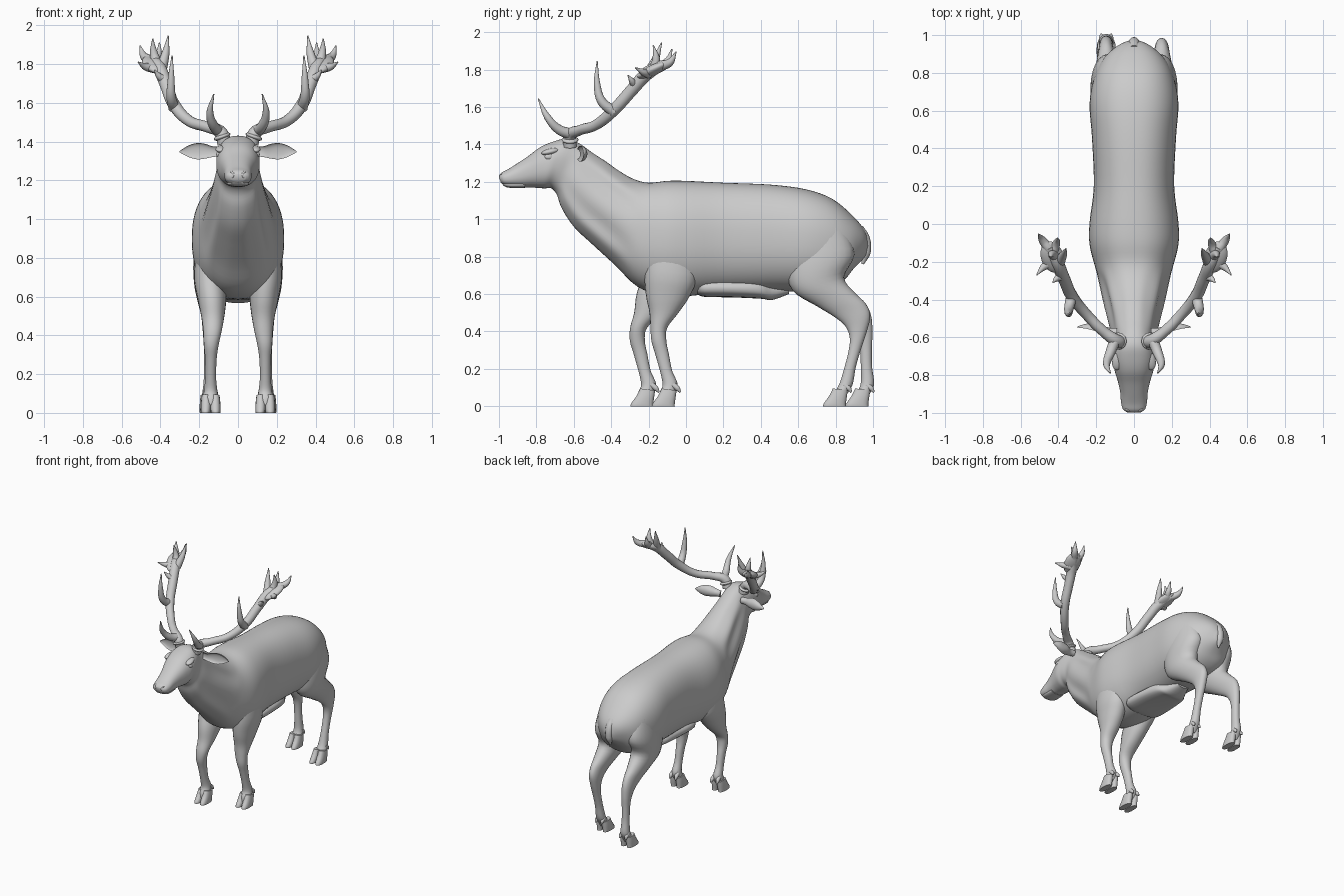
import bpy, bmesh
from math import sin, cos, pi, radians
from mathutils import Vector, Matrix


def finish(ob, angle=50):
    bpy.ops.object.select_all(action='DESELECT')
    ob.select_set(True)
    bpy.context.view_layer.objects.active = ob
    bpy.ops.object.shade_smooth_by_angle(angle=radians(angle))
    return ob


def catmull(a, b, c, d, t):
    return [0.5 * (2 * q + (r - p) * t + (2 * p - 5 * q + 4 * r - s) * t * t
                   + (3 * q - p - 3 * r + s) * t ** 3) for p, q, r, s in zip(a, b, c, d)]


def power(v, e):
    return (abs(v) ** (2 / e)) * (1 if v >= 0 else -1)


def loft(name, secs, n=24, sub=4, e=2.1, ripple=None, cup=0, matrix=None):
    """Each section: edge A (y, z), edge B (y, z), half width in x, centre x."""
    secs = [list(s) + [0] * (6 - len(s)) for s in secs]
    last = len(secs) - 1
    fine = []
    for i in range(last):
        q = [secs[max(0, min(last, i + k))] for k in (-1, 0, 1, 2)]
        fine += [catmull(*q, j / sub) for j in range(sub)]
    fine.append(secs[-1])
    bm = bmesh.new()
    rings = []
    for ya, za, yb, zb, w, xc in fine:
        ring = []
        for k in range(n):
            a = 2 * pi * k / n
            c, s = power(cos(a), e), power(sin(a), e)
            if cup and s < 0:
                s *= -cup
            m = ripple(a, (ya + yb) / 2) if ripple else 1
            ring.append(bm.verts.new((xc + w * s * m,
                                      (ya + yb) / 2 + (ya - yb) / 2 * c,
                                      (za + zb) / 2 + (za - zb) / 2 * c)))
        rings.append(ring)
    for r0, r1 in zip(rings, rings[1:]):
        for k in range(n):
            bm.faces.new((r0[k], r0[(k + 1) % n], r1[(k + 1) % n], r1[k]))
    bm.faces.new(rings[0])
    bm.faces.new(rings[-1])
    bmesh.ops.recalc_face_normals(bm, faces=bm.faces)
    me = bpy.data.meshes.new(name)
    bm.to_mesh(me)
    bm.free()
    ob = bpy.data.objects.new(name, me)
    bpy.context.collection.objects.link(ob)
    if matrix:
        me.transform(matrix)
        if matrix.determinant() < 0:
            me.flip_normals()
    return finish(ob)


def tubes(name, paths, side=1):
    """Tapered round branches: each point is (x, y, z, radius)."""
    cu = bpy.data.curves.new(name, 'CURVE')
    cu.dimensions = '3D'
    cu.bevel_depth = 1
    cu.bevel_resolution = 4
    cu.resolution_u = 6
    cu.use_fill_caps = True
    for path in paths:
        sp = cu.splines.new('BEZIER')
        sp.bezier_points.add(len(path) - 1)
        for p, (x, y, z, r) in zip(sp.bezier_points, path):
            p.co = (x * side, y, z)
            p.radius = r
            p.handle_left_type = p.handle_right_type = 'AUTO'
    ob = bpy.data.objects.new(name, cu)
    bpy.context.collection.objects.link(ob)
    bpy.ops.object.select_all(action='DESELECT')
    ob.select_set(True)
    bpy.context.view_layer.objects.active = ob
    bpy.ops.object.convert(target='MESH')
    return finish(bpy.context.view_layer.objects.active)


def ball(name, loc, scale, rot=(0, 0, 0)):
    bpy.ops.mesh.primitive_uv_sphere_add(segments=20, ring_count=12, radius=1, location=loc, rotation=rot)
    ob = bpy.context.object
    ob.name = name
    ob.scale = scale
    return finish(ob)


# Trunk, neck and head in one skin, with shallow mane folds on the neck
def folds(a, y):
    win = max(0, 1 - abs((y + 0.45) / 0.19) ** 2)
    return 1 + 0.06 * win * cos(8 * a)


body = [(.975, .87, .96, .80, .03), (.955, .94, .90, .74, .10), (.89, 1.02, .85, .68, .165),
        (.78, 1.11, .78, .64, .21), (.64, 1.16, .64, .615, .235), (.45, 1.185, .45, .615, .222),
        (.2, 1.195, .2, .61, .213), (0, 1.205, .02, .59, .235), (-.1, 1.205, -.12, .59, .235),
        (-.2, 1.195, -.26, .64, .205), (-.28, 1.215, -.38, .755, .175), (-.36, 1.26, -.5, .865, .15),
        (-.43, 1.31, -.6, .96, .13), (-.50, 1.355, -.665, 1.06, .115), (-.57, 1.405, -.69, 1.13, .102),
        (-.64, 1.43, -.72, 1.165, .108), (-.71, 1.415, -.755, 1.165, .112), (-.78, 1.385, -.79, 1.167, .10),
        (-.84, 1.34, -.83, 1.17, .085), (-.90, 1.30, -.88, 1.17, .073), (-.95, 1.268, -.93, 1.173, .069),
        (-.985, 1.25, -.97, 1.18, .06), (-.999, 1.232, -.99, 1.195, .04)]
loft("body", body, n=64, e=2.3, ripple=folds)

# Belly and tail
loft("belly", [(.05, .66, .06, .60, .10), (.1, .68, .1, .585, .15), (.25, .68, .25, .582, .15),
               (.38, .68, .4, .575, .13), (.46, .66, .46, .568, .09), (.55, .66, .55, .60, .05)], e=2.6)
tubes("tail", [[(0, .92, .95, .03), (0, .955, .89, .03), (0, .96, .82, .027), (0, .945, .76, .006)]])

# Legs: the left pair is stepped forward in front and back behind
front = [(-.19, .98, .06, .93, .07, .13), (-.22, .74, .06, .70, .082, .145), (-.215, .6, .02, .59, .075, .135),
         (-.195, .5, -.04, .5, .06, .13), (-.19, .42, -.10, .42, .047, .132), (-.185, .35, -.105, .35, .038, .138),
         (-.165, .28, -.092, .28, .030, .14), (-.137, .18, -.074, .19, .028, .141),
         (-.125, .115, -.045, .12, .034, .141), (-.14, .075, -.06, .07, .04, .141), (-.145, .04, -.08, .04, .036, .141)]
hind = [(.6, 1.0, .86, .94, .075, .13), (.54, .76, .90, .81, .095, .135), (.57, .62, .845, .69, .085, .14),
        (.70, .535, .90, .61, .062, .145), (.79, .48, .96, .55, .045, .147), (.85, .43, .985, .485, .038, .147),
        (.875, .37, .967, .40, .032, .147), (.87, .30, .937, .31, .028, .147), (.845, .2, .908, .21, .028, .147),
        (.82, .12, .892, .12, .034, .147), (.795, .075, .865, .07, .04, .147), (.78, .04, .85, .04, .036, .147)]
toe = [(-.04, .095, .04, .085, .022), (-.06, .055, .035, .05, .026), (-.088, .015, .03, .015, .026),
       (-.092, .0, .03, 0, .024)]


def leg(name, secs, side, shift, z_from, z_range, foot_y):
    def dy(z):
        return shift * max(0, min(1, (z_from - z) / z_range)) if side < 0 else 0
    loft(name, [(ya + dy(za), za, yb + dy(zb), zb, w, xc * side) for ya, za, yb, zb, w, xc in secs])
    x, fy = secs[-1][5] * side, foot_y + dy(0)
    for k in (-1, 1):
        loft(name + "_hoof", [(a + fy, b, c + fy, d, w, x + k * (.024 + .1 * max(0, .04 - b) * .5))
                              for a, b, c, d, w in toe], n=16, e=2.4)
        tubes(name + "_dewclaw", [[(x + k * .02, fy + .02, .115, .016), (x + k * .024, fy + .045, .095, .014),
                                   (x + k * .026, fy + .06, .075, .005)]])


for side, tag in ((1, "right"), (-1, "left")):
    leg("front_leg_" + tag, front, side, -.115, .75, .35, -.09)
    leg("hind_leg_" + tag, hind, side, .12, .5, .4, .825)

# Ears: cupped leaves pointing outwards
ear = [(-.09, 1.375, -.09, 1.325, .025, -.575), (-.13, 1.375, -.13, 1.32, .03, -.58),
       (-.17, 1.388, -.17, 1.312, .04, -.575), (-.21, 1.392, -.21, 1.308, .036, -.565),
       (-.25, 1.382, -.25, 1.318, .027, -.555), (-.285, 1.362, -.285, 1.335, .013, -.55),
       (-.302, 1.35, -.302, 1.345, .003, -.548)]
for side, tag in ((1, "right"), (-1, "left")):
    mat = Matrix.Scale(side, 4, Vector((1, 0, 0))) @ Matrix.Rotation(pi / 2, 4, 'Z')
    loft("ear_" + tag, ear, cup=.45, matrix=mat)

# Antlers: beam, brow tine, middle tine and crown points
beam = [(.07, -.62, 1.39, .036), (.088, -.62, 1.445, .034), (.16, -.57, 1.475, .028), (.25, -.48, 1.505, .028),
        (.33, -.38, 1.59, .032), (.37, -.29, 1.69, .033), (.41, -.2, 1.785, .036), (.45, -.12, 1.825, .028)]
brow = [(.10, -.615, 1.455, .03), (.125, -.68, 1.48, .026), (.145, -.74, 1.545, .019), (.125, -.79, 1.645, .003)]
middle = [(.33, -.385, 1.575, .03), (.345, -.45, 1.63, .025), (.345, -.475, 1.72, .018), (.34, -.475, 1.845, .003)]
crown = [[(.395, -.2, 1.78, .03), (.375, -.165, 1.85, .021), (.36, -.13, 1.945, .003)],
         [(.42, -.17, 1.8, .03), (.435, -.16, 1.86, .02), (.44, -.175, 1.93, .003)],
         [(.43, -.15, 1.81, .028), (.41, -.10, 1.845, .02), (.405, -.075, 1.91, .003)],
         [(.45, -.13, 1.82, .028), (.485, -.085, 1.84, .021), (.505, -.053, 1.895, .003)],
         [(.43, -.2, 1.78, .028), (.475, -.225, 1.785, .02), (.515, -.27, 1.81, .003)],
         [(.37, -.27, 1.71, .026), (.41, -.29, 1.74, .016), (.43, -.31, 1.77, .003)]]
for side, tag in ((1, "right"), (-1, "left")):
    tubes("antler_" + tag, [beam, brow, middle] + crown, side)
    ball("antler_palm_" + tag, (.432 * side, -.175, 1.797), (.06, .095, .028), (radians(25), 0, radians(-20 * side)))
    ball("antler_burr_" + tag, (.082 * side, -.62, 1.425), (.045, .045, .016), (0, radians(20 * side), 0))
    # Face details
    ball("eye_" + tag, (.096 * side, -.73, 1.333), (.016, .026, .018), (0, 0, radians(12 * side)))
    ball("brow_ridge_" + tag, (.085 * side, -.725, 1.362), (.03, .05, .017), (radians(12), 0, radians(12 * side)))
    bpy.ops.mesh.primitive_torus_add(major_radius=.014, minor_radius=.006, location=(.036 * side, -.985, 1.228),
                                     rotation=(radians(80), 0, radians(35 * side)))
    bpy.context.object.name = "nostril_" + tag
    finish(bpy.context.object)

# Lower lip
loft("lower_lip", [(-.86, 1.2, -.86, 1.168, .055), (-.93, 1.198, -.92, 1.167, .058),
                   (-.97, 1.196, -.955, 1.17, .05), (-.985, 1.192, -.975, 1.178, .03)])
